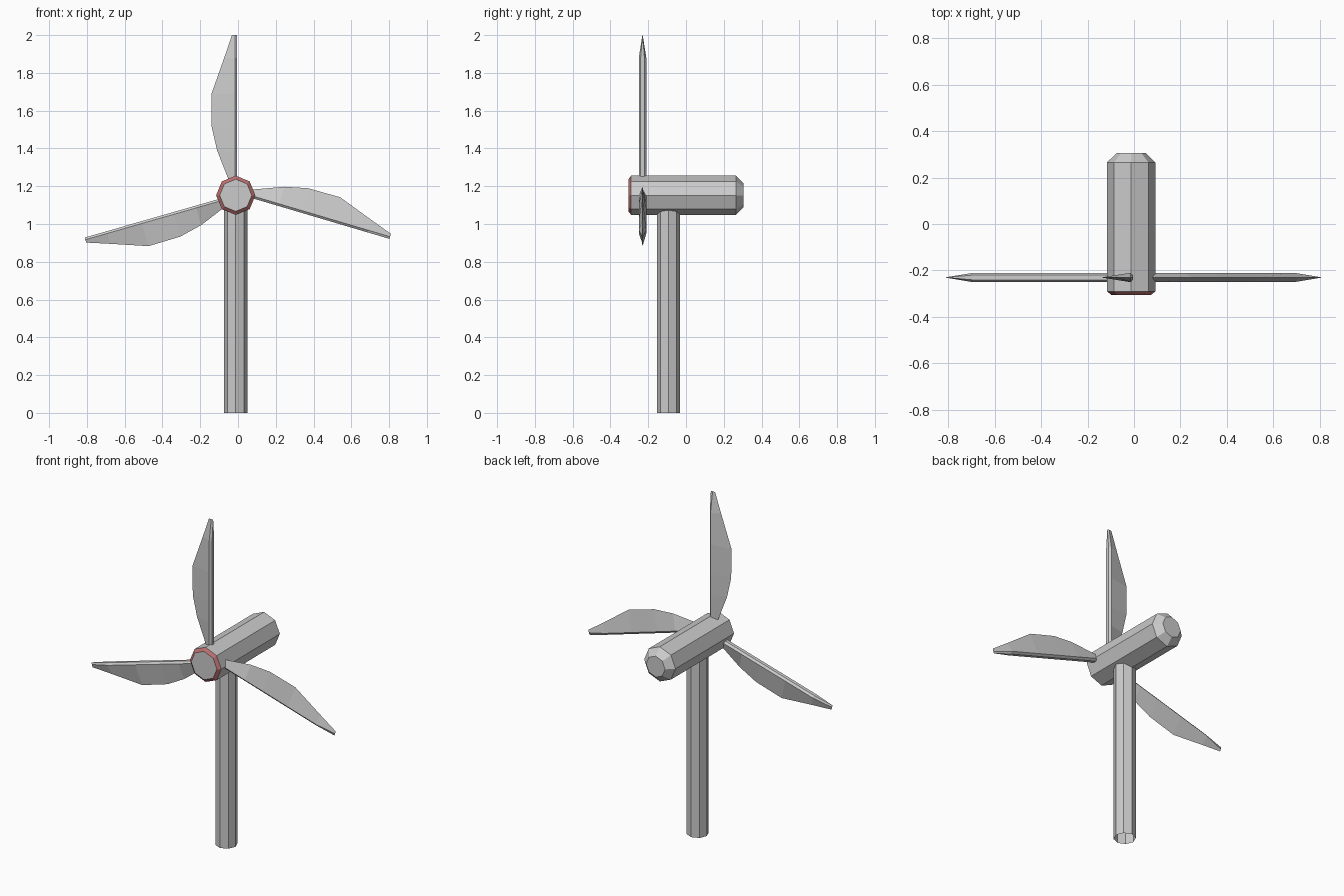
import bpy, bmesh
from math import sin, cos, pi, radians
from mathutils import Matrix, Vector

if "Cube" in bpy.data.objects:
    bpy.data.objects.remove(bpy.data.objects["Cube"])

HUB_X, HUB_Z = -0.012, 1.152


def loft(name, sections, cap_start=False, cap_end=False):
    """Skin a list of equal-length closed cross-sections."""
    bm = bmesh.new()
    loops = [[bm.verts.new(p) for p in s] for s in sections]
    n = len(loops[0])
    for a, b in zip(loops, loops[1:]):
        for i in range(n):
            j = (i + 1) % n
            bm.faces.new((a[i], a[j], b[j], b[i]))
    if cap_start:
        bm.faces.new(loops[0][::-1])
    if cap_end:
        bm.faces.new(loops[-1])
    bmesh.ops.recalc_face_normals(bm, faces=bm.faces)
    me = bpy.data.meshes.new(name)
    bm.to_mesh(me)
    bm.free()
    ob = bpy.data.objects.new(name, me)
    bpy.context.collection.objects.link(ob)
    return ob


def hub_ring(r, y):
    """Octagon around the rotor axis."""
    return [(HUB_X + r * cos(i * pi / 4), y, HUB_Z + r * sin(i * pi / 4))
            for i in range(8)]


def pole_ring(r, z):
    return [(HUB_X + r * cos(i * pi / 4), -0.093 + r * sin(i * pi / 4), z)
            for i in range(8)]


# Tower, open at the ground
loft("tower", [pole_ring(0.061, 0), pole_ring(0.061, 1.08)])

# Nacelle with tapered rear end, and the flat face at the front
loft("nacelle", [hub_ring(0.104, -0.29), hub_ring(0.104, 0.265),
                 hub_ring(0.063, 0.305)], cap_end=True)
bm = bmesh.new()
bm.faces.new([bm.verts.new(p) for p in hub_ring(0.085, -0.305)])
bmesh.ops.recalc_face_normals(bm, faces=bm.faces)
if next(iter(bm.faces)).normal.y > 0:
    bmesh.ops.reverse_faces(bm, faces=bm.faces)
face_mesh = bpy.data.meshes.new("front_face")
bm.to_mesh(face_mesh)
bm.free()
bpy.context.collection.objects.link(bpy.data.objects.new("front_face", face_mesh))

# Red bevelled rim
rim = loft("front_rim", [hub_ring(0.085, -0.305), hub_ring(0.104, -0.29)])
red = bpy.data.materials.new("rim_red")
red.diffuse_color = (0.5, 0.16, 0.16, 1)
red.use_nodes = True
red.node_tree.nodes["Principled BSDF"].inputs["Base Color"].default_value = red.diffuse_color
rim.data.materials.append(red)

# Blades: (radius, chord, half thickness), blunt straight edge to sharp curved edge
STATIONS = [(0.06, 0.04, 0.02), (0.085, 0.05, 0.02), (0.23, 0.107, 0.02),
            (0.353, 0.135, 0.02), (0.528, 0.137, 0.02), (0.72, 0.069, 0.02),
            (0.84, 0.028, 0.0008)]
sections = [[Vector(p) for p in ((0, -t * 0.5, r), (-0.012, -t, r), (-w, 0, r),
                                 (-0.012, t, r), (0, t * 0.5, r))]
            for r, w, t in STATIONS]
for name, angle in (("blade_top", 0), ("blade_right", 106.5), ("blade_left", -106)):
    m = Matrix.Translation((-0.004, -0.23, 1.16)) @ Matrix.Rotation(radians(angle), 4, 'Y')
    loft(name, [[m @ p for p in s] for s in sections], True, True)
